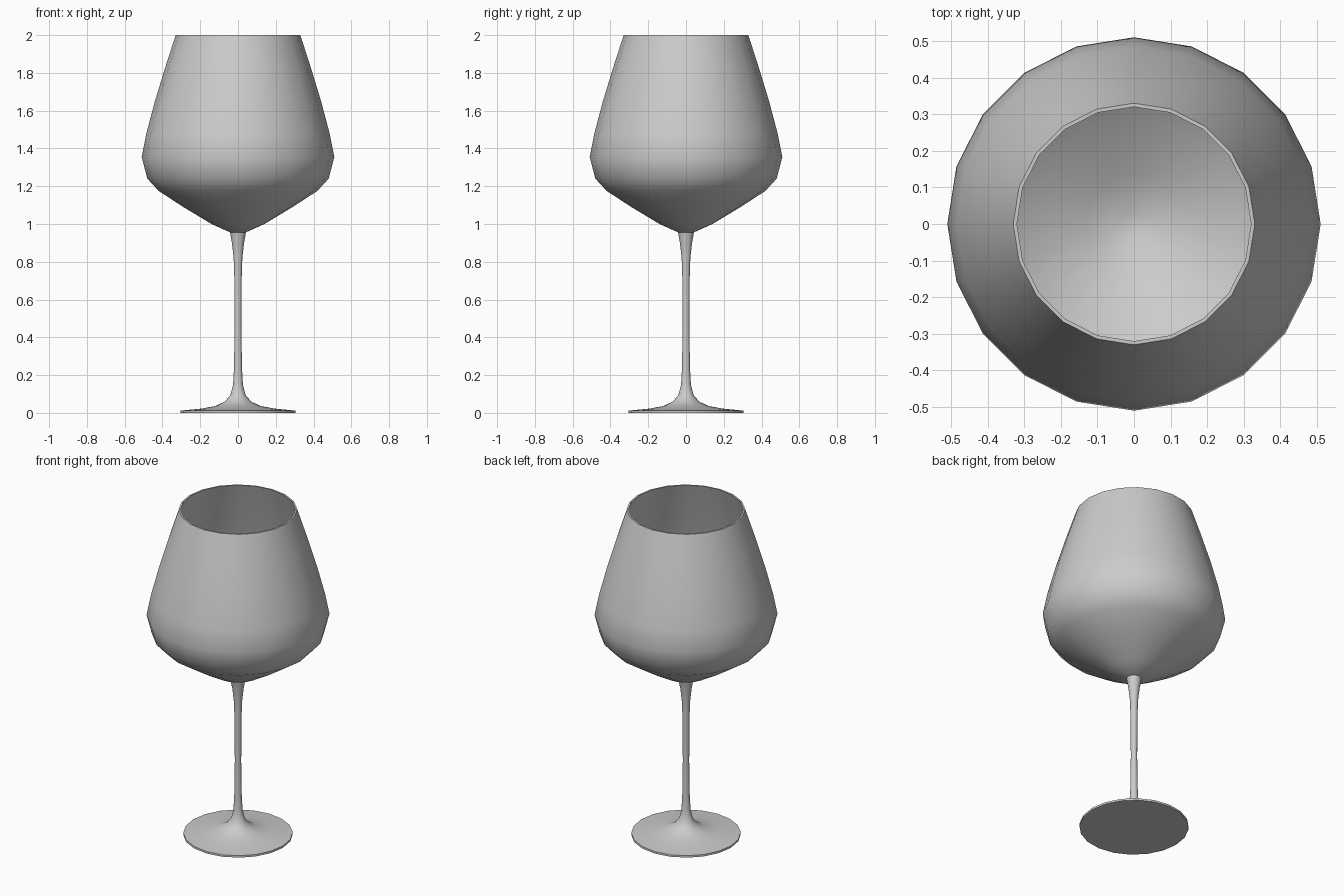
import bpy
import bmesh
from math import cos, sin, tau, radians

cube = bpy.data.objects.get("Cube")
if cube:
    bpy.data.objects.remove(cube, do_unlink=True)

SIDES = 20

glass = bpy.data.materials.new("grey_glass")
glass.use_nodes = True
colour = (0.6, 0.6, 0.6, 1)
glass.diffuse_color = colour
glass.node_tree.nodes["Principled BSDF"].inputs["Base Color"].default_value = colour


def lathe(name, profile):
    """Turn a (radius, height) profile around z, closing both ends."""
    bm = bmesh.new()
    rings = [[bm.verts.new((r * cos(tau * i / SIDES), r * sin(tau * i / SIDES), z))
              for i in range(SIDES)] for r, z in profile]
    for low, high in zip(rings, rings[1:]):
        for i in range(SIDES):
            j = (i + 1) % SIDES
            bm.faces.new((low[i], low[j], high[j], high[i]))
    bm.faces.new(rings[0][::-1])
    bm.faces.new(rings[-1])
    mesh = bpy.data.meshes.new(name)
    bm.to_mesh(mesh)
    bm.free()
    mesh.materials.append(glass)
    obj = bpy.data.objects.new(name, mesh)
    bpy.context.collection.objects.link(obj)
    bpy.ops.object.select_all(action="DESELECT")
    obj.select_set(True)
    bpy.context.view_layer.objects.active = obj
    bpy.ops.object.shade_smooth_by_angle(angle=radians(40))
    return obj


# Bowl: outer wall up to the rim, then the inner wall back down
outer = [(0.04, 0.955), (0.14, 1.0), (0.29, 1.09), (0.42, 1.175), (0.48, 1.24),
         (0.51, 1.355), (0.485, 1.48), (0.44, 1.65), (0.385, 1.83), (0.33, 2.0)]
inner = [(0.32, 2.0), (0.375, 1.83), (0.43, 1.65), (0.475, 1.48), (0.498, 1.355),
         (0.469, 1.247), (0.412, 1.187), (0.285, 1.102), (0.135, 1.013), (0.03, 0.972)]
lathe("bowl", outer + inner)

# Foot and stem: thin disc sweeping up into a slender stem that flares under the bowl
lathe("foot_and_stem", [
    (0.305, 0.0), (0.305, 0.012), (0.2, 0.022), (0.12, 0.036), (0.07, 0.06),
    (0.04, 0.095), (0.026, 0.15), (0.021, 0.24), (0.018, 0.45), (0.019, 0.7),
    (0.023, 0.82), (0.032, 0.9), (0.043, 0.96)])
